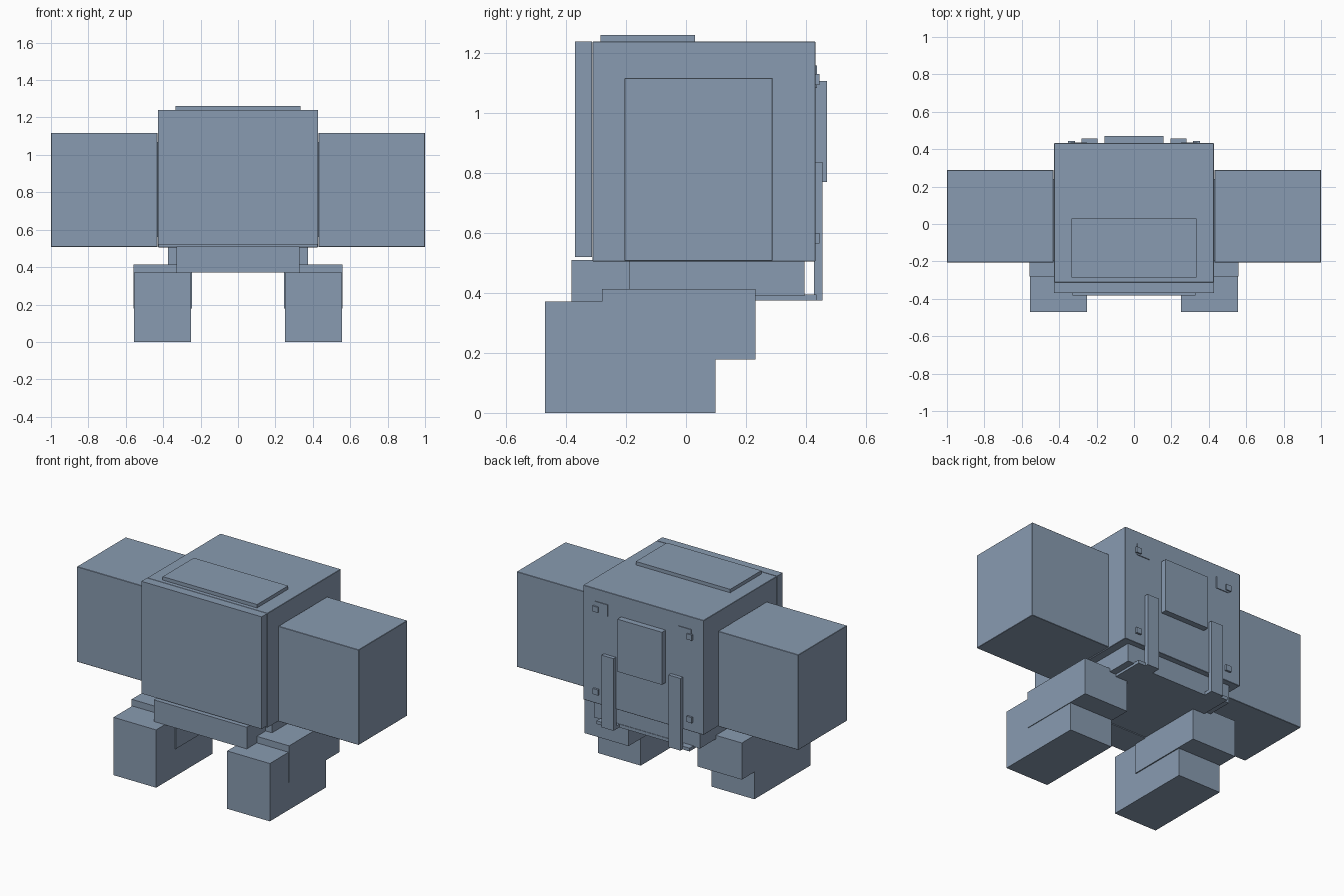
import bpy
import bmesh

if "Cube" in bpy.data.objects:
    bpy.data.objects.remove(bpy.data.objects["Cube"])

# One blue-grey finish for every part
paint = bpy.data.materials.new("blue_grey")
paint.diffuse_color = (0.25, 0.33, 0.44, 1.0)
paint.use_nodes = True
paint.node_tree.nodes["Principled BSDF"].inputs["Base Color"].default_value = paint.diffuse_color


def box(name, x, y, z, bevel=0.0):
    """Box from (min, max) ranges, with an optional tiny edge bevel."""
    bm = bmesh.new()
    bmesh.ops.create_cube(bm, size=1)
    for v in bm.verts:
        for i, (lo, hi) in enumerate((x, y, z)):
            v.co[i] = lo if v.co[i] < 0 else hi
    mesh = bpy.data.meshes.new(name)
    bm.to_mesh(mesh)
    bm.free()
    mesh.materials.append(paint)
    ob = bpy.data.objects.new(name, mesh)
    bpy.context.collection.objects.link(ob)
    if bevel:
        mod = ob.modifiers.new("edge_bevel", 'BEVEL')
        mod.width = bevel
        mod.segments = 1
    return ob


def pair(name, x, y, z, bevel=0.0):
    """Box on the +x side, mirrored across the centre."""
    ob = box(name, x, y, z, bevel)
    ob.modifiers.new("mirror", 'MIRROR')
    return ob


# Torso with front plate and raised top panel
box("torso", (-0.427, 0.427), (-0.312, 0.432), (0.505, 1.24), 0.002)
box("front_plate", (-0.427, 0.427), (-0.37, -0.314), (0.52, 1.24))
box("top_panel", (-0.335, 0.335), (-0.285, 0.03), (1.235, 1.262))

# Block arms and the thin shoulder joints behind them
pair("arm", (0.43, 1.0), (-0.205, 0.289), (0.507, 1.118), 0.002)
pair("shoulder_joint", (0.42, 0.431), (-0.195, 0.24), (0.56, 1.07))

# Hips: core, front apron, bottom plate and its rear tabs
box("hip_block", (-0.375, 0.375), (-0.19, 0.395), (0.39, 0.507))
box("hip_apron", (-0.33, 0.33), (-0.382, -0.19), (0.37, 0.51))
box("hip_bottom_plate", (-0.33, 0.33), (-0.28, 0.398), (0.375, 0.396))
pair("hip_rear_tab", (0.195, 0.33), (0.39, 0.435), (0.375, 0.396))

# Legs and feet
pair("upper_leg", (0.245, 0.559), (-0.28, 0.232), (0.178, 0.413))
pair("foot", (0.252, 0.555), (-0.47, 0.099), (0.0, 0.371))

# Back details: centre panel, straps, corner plates and studs
box("back_panel", (-0.158, 0.158), (0.425, 0.47), (0.77, 1.107))
pair("back_strap", (0.195, 0.28), (0.428, 0.456), (0.375, 0.838))
pair("corner_plate", (0.25, 0.34), (0.428, 0.437), (1.085, 1.16))
for label, z in (("upper", 1.095), ("lower", 0.565)):
    pair(label + "_stud", (0.315, 0.352), (0.428, 0.445), (z, z + 0.036))
